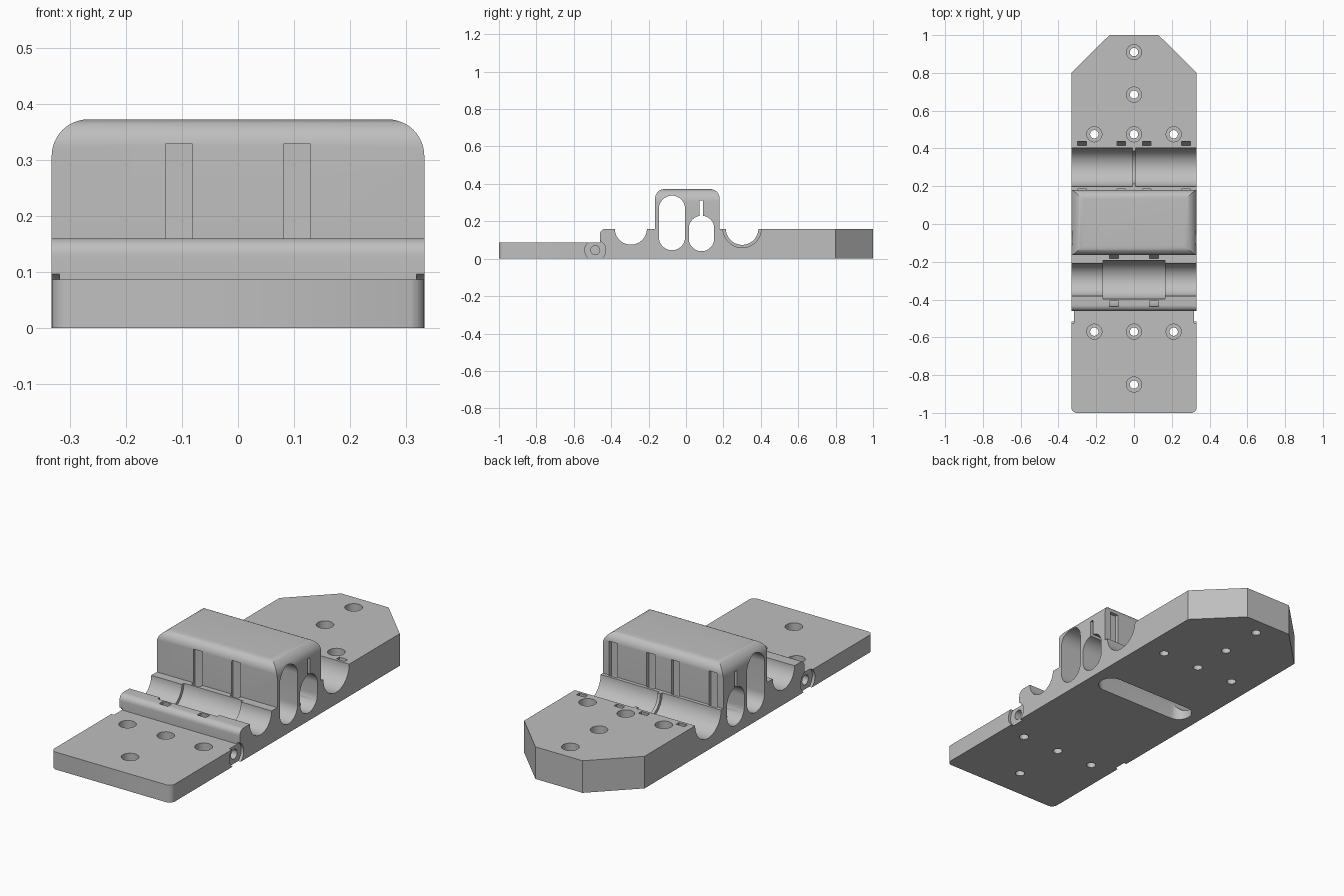
import bpy, bmesh
from math import sin, cos, radians

if "Cube" in bpy.data.objects:
    bpy.data.objects.remove(bpy.data.objects["Cube"], do_unlink=True)

W = 0.332    # half width
DECK = 0.16  # height of the thick deck

grey = bpy.data.materials.new("plain_grey")
grey.use_nodes = True
grey.diffuse_color = (0.52, 0.52, 0.52, 1)
grey.node_tree.nodes["Principled BSDF"].inputs["Base Color"].default_value = grey.diffuse_color


def arc(u, v, r, start, end, n=12):
    angles = [radians(start + (end - start) * i / n) for i in range(n + 1)]
    return [(u + r * cos(a), v + r * sin(a)) for a in angles]


def circle(u, v, r, n=40):
    return arc(u, v, r, 0, 360, n)[:-1]


def prism(name, outline, axis, lo, hi):
    """Extrude a 2D outline along an axis."""
    place = {"x": lambda u, v, t: (t, u, v),
             "y": lambda u, v, t: (u, t, v),
             "z": lambda u, v, t: (u, v, t)}[axis]
    bm = bmesh.new()
    face = bm.faces.new([bm.verts.new(place(u, v, lo)) for u, v in outline])
    top = bmesh.ops.extrude_face_region(bm, geom=[face])["geom"]
    step = place(0, 0, hi - lo)
    bmesh.ops.translate(bm, vec=step, verts=[g for g in top if isinstance(g, bmesh.types.BMVert)])
    bmesh.ops.recalc_face_normals(bm, faces=bm.faces)
    mesh = bpy.data.meshes.new(name)
    bm.to_mesh(mesh)
    bm.free()
    mesh.materials.append(grey)
    obj = bpy.data.objects.new(name, mesh)
    bpy.context.collection.objects.link(obj)
    return obj


def combine(tool, operation="DIFFERENCE"):
    """Apply a tool solid to the body, then discard the tool."""
    mod = body.modifiers.new(operation, "BOOLEAN")
    mod.operation, mod.object, mod.solver = operation, tool, "EXACT"
    bpy.context.view_layer.objects.active = body
    bpy.ops.object.modifier_apply(modifier=mod.name)
    bpy.data.objects.remove(tool, do_unlink=True)


def cut(outline, axis, lo, hi):
    combine(prism("cutter", outline, axis, lo, hi))


# Body from its side profile: thin plate, thick deck and tall block
side = [(-1, 0), (1, 0), (1, DECK), (0.18, DECK)]
side += arc(0.13, 0.322, 0.05, 0, 90) + arc(-0.115, 0.322, 0.05, 90, 180)
side += [(-0.165, DECK)] + arc(-0.43, 0.13, 0.03, 90, 180, 8) + [(-0.46, 0.087), (-1, 0.087)]
body = prism("clamp_base", side, "x", -0.5, 0.5)

# Rounded front silhouette
front = [(-W, -0.1), (W, -0.1)]
front += arc(W - 0.065, 0.307, 0.065, 0, 90) + arc(0.065 - W, 0.307, 0.065, 90, 180)
combine(prism("front_outline", front, "y", -1.2, 1.2), "INTERSECT")

# Plan with rounded front corners and chamfered back corners
half = [(0.4, -0.97)] + arc(W - 0.03, -0.97, 0.03, 0, -90, 8)
half = [(0.13, 1.0), (0.433, 0.7)] + half
half[0] = (0.12, 1.01)
plan = half + [(-x, y) for x, y in reversed(half)]
plan = [(x, y - 0.001 if y < -0.999 else y) for x, y in plan]
combine(prism("plan_outline", plan, "z", -0.2, 0.6), "INTERSECT")

# Front cradle with a wider middle recess
FY, RY = -0.295, 0.30
cut(circle(FY, DECK + 0.001, 0.086, 64), "x", -0.6, 0.6)
cut(circle(FY, DECK + 0.001, 0.102, 64), "x", -0.163, 0.163)

# Rear cradle with a thin middle rib
for lo, hi in ((-0.6, -0.008), (0.008, 0.6)):
    cut(circle(RY, DECK + 0.001, 0.102, 64), "x", lo, hi)
cut(circle(RY, DECK + 0.001, 0.087, 64), "x", -0.1, 0.1)

# Tall and short tunnels through the block, with a slit above the short one
for y, r, low, high in ((-0.075, 0.07, 0.115, 0.267), (0.083, 0.068, 0.108, 0.162)):
    cut(arc(y, high, r, 0, 180, 24) + arc(y, low, r, 180, 360, 24), "x", -0.6, 0.6)
cut([(0.073, 0.2), (0.091, 0.2), (0.091, 0.31), (0.073, 0.31)], "x", -0.6, 0.6)

# Long opening in the underside, into the short tunnel
cut(arc(0.21, 0.083, 0.062, -90, 90, 20) + arc(-0.21, 0.083, 0.062, 90, 270, 20), "z", -0.1, 0.1)


def strap_path(y, inner, outer, left_top, right_top):
    """U-shaped channel that passes under a cradle and up the block wall."""
    return ([(y - outer, left_top)] + arc(y, DECK, outer, 180, 360, 28)
            + [(y + outer, right_top), (y + inner, right_top)]
            + arc(y, DECK, inner, 360, 180, 28) + [(y - inner, left_top)])


# Strap channels
for x in (-0.105, 0.105):
    cut(strap_path(FY, 0.112, 0.141, 0.2, 0.328), "x", x - 0.024, x + 0.024)
for x in (-0.275, -0.068, 0.068, 0.275):
    cut(strap_path(RY, 0.115, 0.138, 0.328, 0.2), "x", x - 0.023, x + 0.023)

# Counterbored screw holes
rear = [(0, 0.91), (0, 0.685), (-0.21, 0.475), (0, 0.475), (0.21, 0.475)]
fore = [(-0.21, -0.57), (0, -0.57), (0.21, -0.57), (0, -0.85)]
for x, y in rear + fore:
    cut(circle(x, y, 0.022, 32), "z", -0.1, 0.3)
    cut(circle(x, y, 0.04, 32), "z", 0.05, 0.3)

# Pivot recess and bore on each side
for s in (-1, 1):
    for r, depth in ((0.056, 0.014), (0.024, 0.06)):
        ends = sorted((s * (W - depth), s * 0.5))
        cut(circle(-0.485, 0.046, r), "x", *ends)

# Smooth curves, sharp edges
bpy.ops.object.select_all(action="DESELECT")
body.select_set(True)
bpy.context.view_layer.objects.active = body
bpy.ops.object.shade_smooth_by_angle(angle=radians(30))
